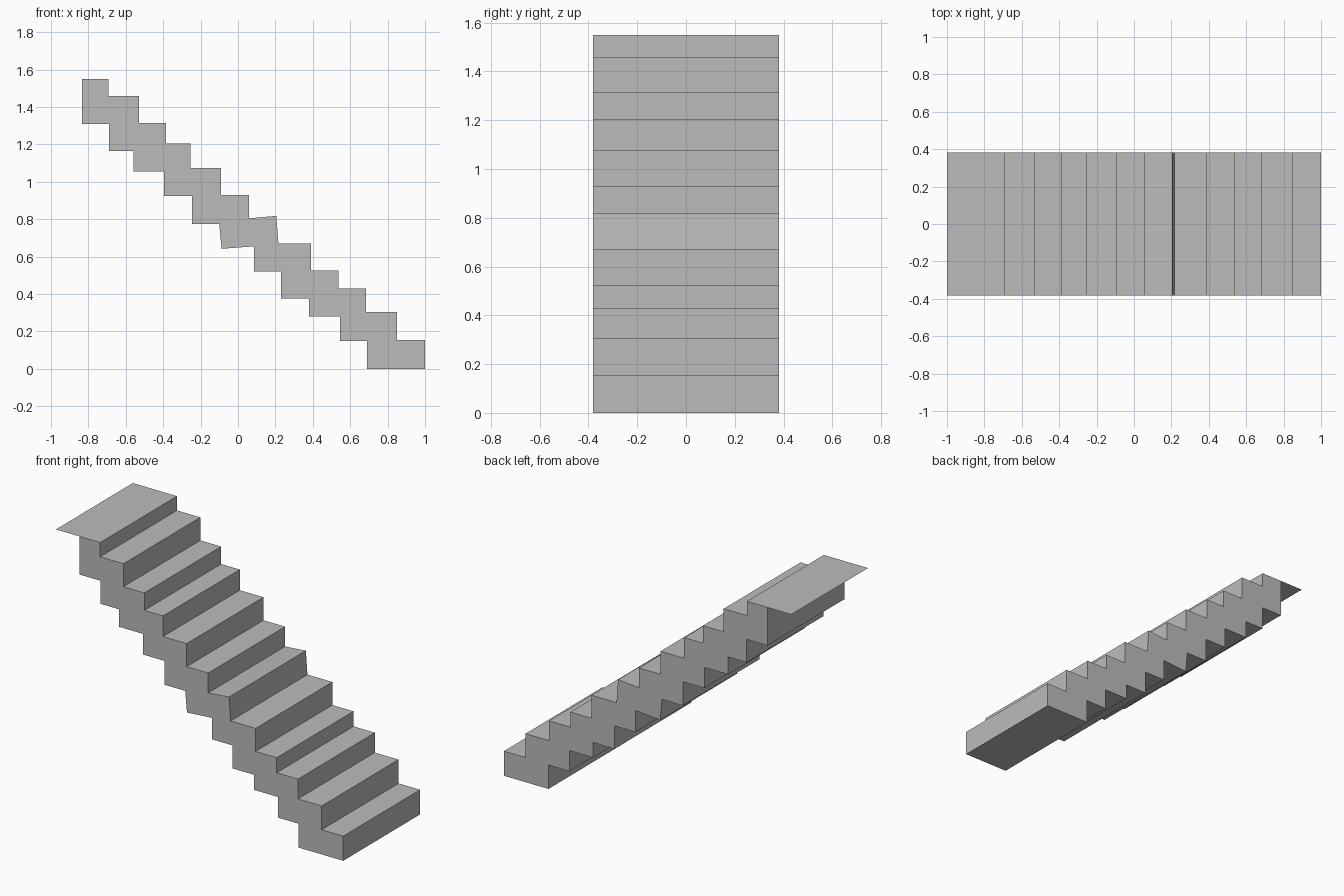
import bpy, bmesh

if "Cube" in bpy.data.objects:
    bpy.data.objects.remove(bpy.data.objects["Cube"])

HALF_W = 0.382

concrete = bpy.data.materials.new("light_grey")
concrete.diffuse_color = (0.5, 0.5, 0.5, 1)
concrete.use_nodes = True
concrete.node_tree.nodes["Principled BSDF"].inputs["Base Color"].default_value = concrete.diffuse_color


def make_object(name, bm):
    mesh = bpy.data.meshes.new(name)
    bm.to_mesh(mesh)
    bm.free()
    mesh.materials.append(concrete)
    obj = bpy.data.objects.new(name, mesh)
    bpy.context.collection.objects.link(obj)
    return obj


def zigzag(start_x, steps):
    """Turn (end x, height) steps into horizontal and vertical profile points."""
    pts, x = [], start_x
    for end_x, z in steps:
        pts += [(x, z), (end_x, z)]
        x = end_x
    return pts


# Upper edge: treads and risers from the landing down to the foot
upper = zigzag(-0.835, [(-0.692, 1.55), (-0.53, 1.46), (-0.385, 1.315), (-0.255, 1.205),
                        (-0.09, 1.075), (0.06, 0.93)])
upper += [(0.06, 0.805), (0.205, 0.818)]          # the one crooked step
upper += zigzag(0.216, [(0.39, 0.67), (0.537, 0.525), (0.685, 0.43),
                        (0.85, 0.305), (1.0, 0.155)])

# Lower edge: stepped underside from the foot back up to the landing
lower = zigzag(1.0, [(0.69, 0.0), (0.545, 0.15), (0.38, 0.28), (0.23, 0.375), (0.085, 0.52)])
lower += [(0.085, 0.655), (-0.088, 0.642)]        # underside of the crooked step
lower += zigzag(-0.1, [(-0.245, 0.775), (-0.395, 0.925), (-0.56, 1.055),
                       (-0.69, 1.165), (-0.835, 1.31)])

# Stair flight: profile extruded across the width
bm = bmesh.new()
side = bm.faces.new([bm.verts.new((x, -HALF_W, z)) for x, z in upper + lower])
ext = bmesh.ops.extrude_face_region(bm, geom=[side])
bmesh.ops.translate(bm, vec=(0, 2 * HALF_W, 0),
                    verts=[g for g in ext["geom"] if isinstance(g, bmesh.types.BMVert)])
bmesh.ops.recalc_face_normals(bm, faces=bm.faces)
make_object("stair_flight", bm)

# Landing: paper-thin sheet overhanging the top step
bm = bmesh.new()
bm.faces.new([bm.verts.new((x, y, 1.55)) for x, y in
              ((-1, -HALF_W), (-0.835, -HALF_W), (-0.835, HALF_W), (-1, HALF_W))])
make_object("top_landing", bm)
